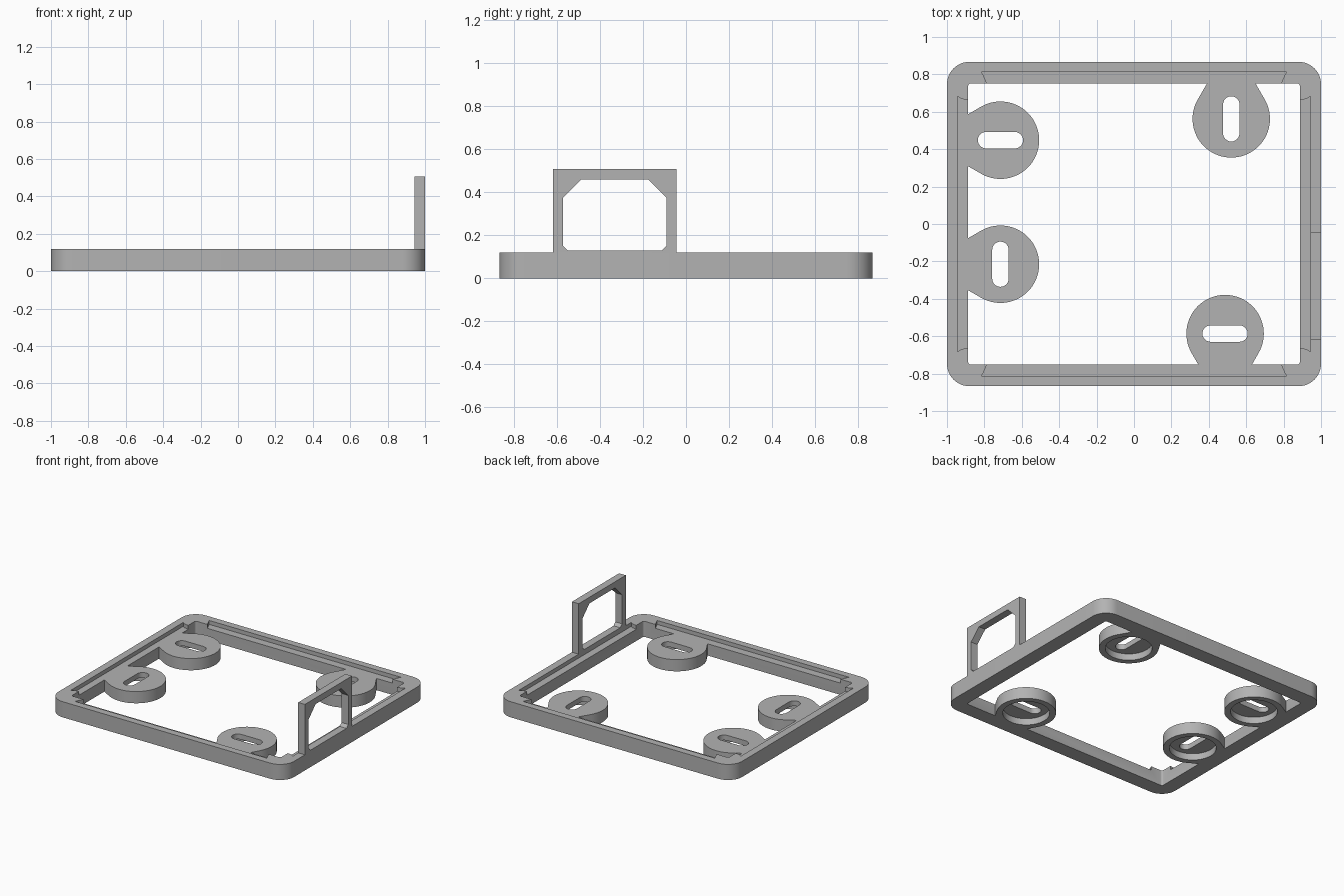
import bpy
import bmesh
from math import sin, cos, pi, radians
from mathutils import Matrix

old = bpy.data.objects.get("Cube")
if old:
    bpy.data.objects.remove(old, do_unlink=True)

grey = bpy.data.materials.new("plain grey")
grey.use_nodes = True
COLOUR = (0.45, 0.45, 0.45, 1)
grey.diffuse_color = COLOUR
grey.node_tree.nodes["Principled BSDF"].inputs["Base Color"].default_value = COLOUR

FRAME_TOP = 0.12
LEDGE = 0.09
INNER_X, INNER_Y = 0.887, 0.752


def arc(cx, cy, r, start, end, steps):
    """Points on an arc, angles in degrees."""
    angles = [radians(start + (end - start) * i / steps) for i in range(steps + 1)]
    return [(cx + r * cos(a), cy + r * sin(a)) for a in angles]


def rounded_rect(hx, hy, r, steps):
    pts = []
    for i, (sx, sy) in enumerate([(1, 1), (-1, 1), (-1, -1), (1, -1)]):
        pts += arc(sx * (hx - r), sy * (hy - r), r, 90 * i, 90 * i + 90, steps)
    return pts


def prism(name, pts, z0, z1, matrix=Matrix()):
    """Extrude a flat outline from z0 to z1, then place it."""
    bm = bmesh.new()
    face = bm.faces.new([bm.verts.new((x, y, z0)) for x, y in pts])
    top = bmesh.ops.extrude_face_region(bm, geom=[face])["geom"]
    verts = [v for v in top if isinstance(v, bmesh.types.BMVert)]
    bmesh.ops.translate(bm, verts=verts, vec=(0, 0, z1 - z0))
    bmesh.ops.transform(bm, matrix=matrix, verts=bm.verts)
    bmesh.ops.recalc_face_normals(bm, faces=bm.faces)
    mesh = bpy.data.meshes.new(name)
    bm.to_mesh(mesh)
    bm.free()
    mesh.materials.append(grey)
    obj = bpy.data.objects.new(name, mesh)
    bpy.context.collection.objects.link(obj)
    return obj


def activate(obj):
    bpy.ops.object.select_all(action="DESELECT")
    obj.select_set(True)
    bpy.context.view_layer.objects.active = obj


def cut(obj, cutter):
    """Subtract the cutter and discard it."""
    cutter.hide_render = True
    mod = obj.modifiers.new("cut", "BOOLEAN")
    mod.operation = "DIFFERENCE"
    mod.solver = "EXACT"
    mod.object = cutter
    activate(obj)
    bpy.ops.object.modifier_apply(modifier=mod.name)
    bpy.data.objects.remove(cutter, do_unlink=True)


def finish(obj):
    activate(obj)
    bpy.ops.object.shade_smooth_by_angle(angle=radians(30))


# Rounded frame with an open middle
frame = prism("frame", rounded_rect(1, 0.867, 0.12, 12), 0, FRAME_TOP)
cut(frame, prism("opening", rounded_rect(INNER_X, INNER_Y, 0.015, 4), -0.1, 0.3))

# Ledge recessed into the inner top edge of each side, with flared ends
end_x = [(0.815, 0.813), (0.803, 0.79), (0.787, INNER_Y), (0.787, 0.7)]
end_y = [(0.683, 0.943), (0.67, 0.925), (0.662, INNER_X), (0.662, 0.83)]
for end, turns in ((end_x, (0, 180)), (end_y, (90, 270))):
    outline = end + [(-a, b) for a, b in reversed(end)]
    for turn in turns:
        spin = Matrix.Rotation(radians(turn), 4, "Z")
        cut(frame, prism("ledge_cutter", outline, LEDGE, 0.2, spin))
finish(frame)


def mount(name, x, y, turn, reach, slot_across):
    """Teardrop boss whose local +y side meets the frame wall at 'reach'."""
    r, embed = 0.207, 0.003
    place = Matrix.Translation((x, y, 0)) @ Matrix.Rotation(radians(turn), 4, "Z")
    # The sides leave the disc as tangents that converge at 30 degrees
    half = (2 * r - reach - embed) * sin(pi / 6) / cos(pi / 6)
    outline = arc(0, 0, r, 150 + 0, 390, 48)
    outline += [(half, reach + embed), (-half, reach + embed)]
    boss = prism(name, outline, 0, LEDGE, place)
    # Round pocket underneath
    cut(boss, prism("pocket", arc(0, 0, 0.163, 0, 352.5, 47), -0.1, 0.05, place))
    # Round-ended slot through the top plate
    w, s = 0.044, 0.077
    slot = arc(s, 0, w, -90, 90, 12) + arc(-s, 0, w, 90, 270, 12)
    if slot_across:
        slot = [(-b, a) for a, b in slot]
    cut(boss, prism("slot", slot, -0.1, 0.3, Matrix.Translation((x, y, 0))))
    finish(boss)


mount("right_rear_mount", -0.714, 0.448, 90, INNER_X - 0.714, False)
mount("right_front_mount", -0.714, -0.215, 90, INNER_X - 0.714, True)
mount("rear_mount", 0.52, 0.562, 0, INNER_Y - 0.562, True)
mount("front_mount", 0.487, -0.586, 180, INNER_Y - 0.586, False)

# Upright tab with a chamfered window, drawn in y-z and extruded along x
upright = Matrix(((0, 0, 1, 0), (1, 0, 0, 0), (0, 1, 0, 0), (0, 0, 0, 1)))
y0, y1 = -0.617, -0.045
tab = prism("upright_tab", [(y0, FRAME_TOP), (y1, FRAME_TOP), (y1, 0.507), (y0, 0.507)],
            0.943, 1.0, upright)
mid, w, low, high = (y0 + y1) / 2, 0.24, 0.13, 0.46
side = [(w - 0.022, low), (w, low + 0.022), (w, high - 0.085), (w - 0.085, high)]
window = [(mid + a, z) for a, z in side] + [(mid - a, z) for a, z in reversed(side)]
cut(tab, prism("window", window, 0.8, 1.1, upright))
finish(tab)
